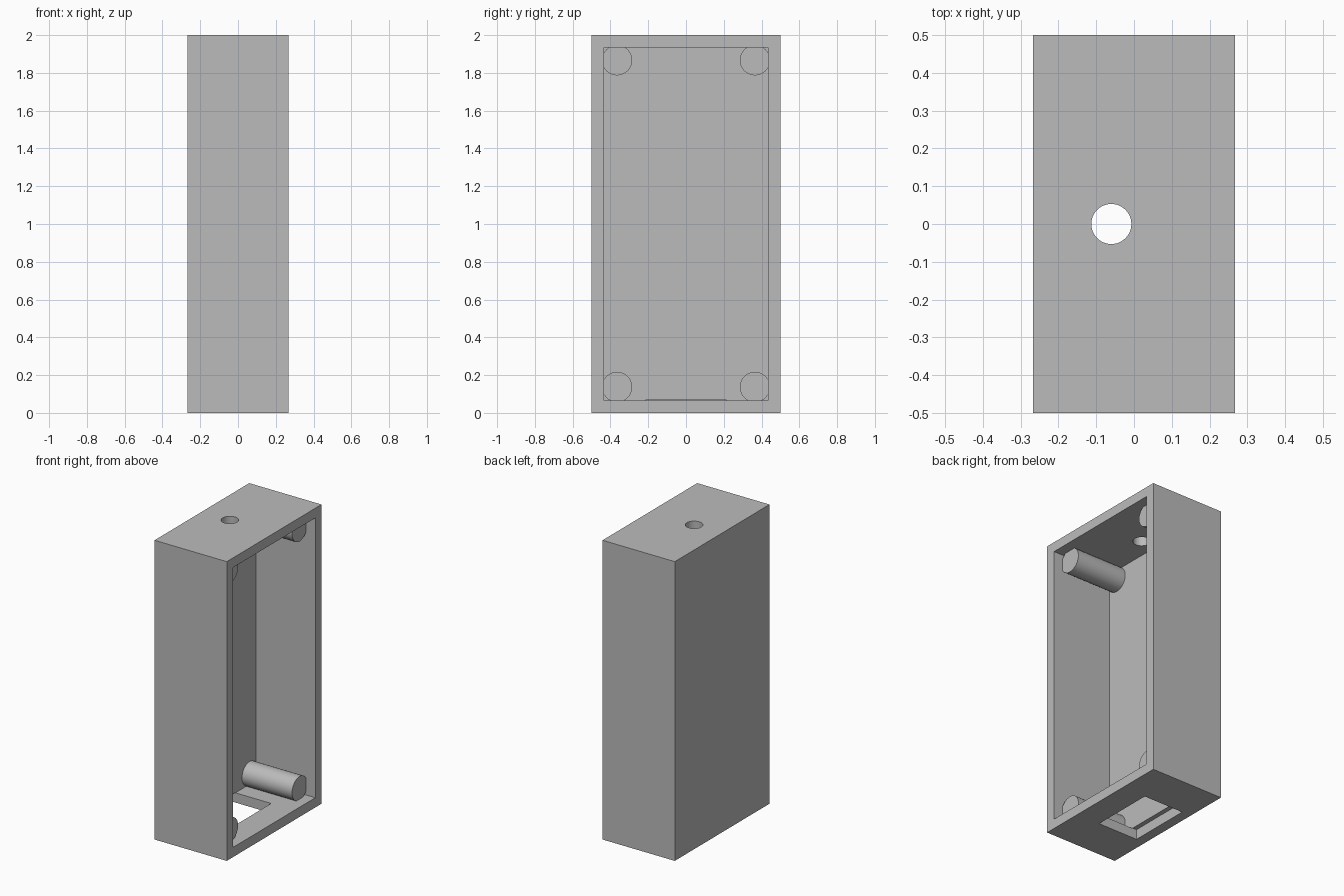
import bpy
import math

cube = bpy.data.objects.get("Cube")
if cube:
    bpy.data.objects.remove(cube, do_unlink=True)

HX, HY, H = 0.267, 0.5, 2.0   # half depth, half width, height
WALL = 0.065
BACK = -0.17                  # inner face of the closed side

grey = bpy.data.materials.new("plain grey")
grey.use_nodes = True
colour = (0.5, 0.5, 0.5, 1)
grey.diffuse_color = colour
grey.node_tree.nodes["Principled BSDF"].inputs["Base Color"].default_value = colour


def box(name, low, high):
    centre = [(a + b) / 2 for a, b in zip(low, high)]
    bpy.ops.mesh.primitive_cube_add(size=1, location=centre)
    ob = bpy.context.object
    ob.name = name
    ob.scale = [b - a for a, b in zip(low, high)]
    bpy.ops.object.transform_apply(location=True, rotation=False, scale=True)
    ob.data.materials.append(grey)
    return ob


def cylinder(name, radius, length, centre, rotation=(0, 0, 0)):
    bpy.ops.mesh.primitive_cylinder_add(vertices=48, radius=radius, depth=length,
                                        location=centre, rotation=rotation)
    ob = bpy.context.object
    ob.name = name
    ob.data.materials.append(grey)
    bpy.ops.object.shade_smooth_by_angle(angle=math.radians(30))
    return ob


def cut(target, cutter):
    bpy.context.view_layer.objects.active = target
    mod = target.modifiers.new("cut", "BOOLEAN")
    mod.object = cutter
    mod.solver = "EXACT"
    bpy.ops.object.modifier_apply(modifier=mod.name)
    bpy.data.objects.remove(cutter, do_unlink=True)


# Case with its open side, cable hole and bottom slot
case = box("case", (-HX, -HY, 0), (HX, HY, H))
cut(case, box("cavity", (BACK, -HY + WALL, WALL), (HX + 0.1, HY - WALL, H - WALL)))
cut(case, cylinder("cable_hole", 0.053, 0.3, (-0.06, 0, H)))
cut(case, box("bottom_slot", (-0.2, -0.215, -0.1), (0.095, 0.215, WALL + 0.002)))

bpy.ops.object.select_all(action="DESELECT")
case.select_set(True)
bpy.context.view_layer.objects.active = case
bpy.ops.object.shade_smooth_by_angle(angle=math.radians(30))

# Corner mounting posts, sunk slightly into the walls
for side, y in (("right", -0.365), ("left", 0.365)):
    for level, z in (("lower", 0.137), ("upper", H - 0.133)):
        cylinder(f"{level}_{side}_post", 0.08, 0.4, (0, y, z), (0, math.pi / 2, 0))
